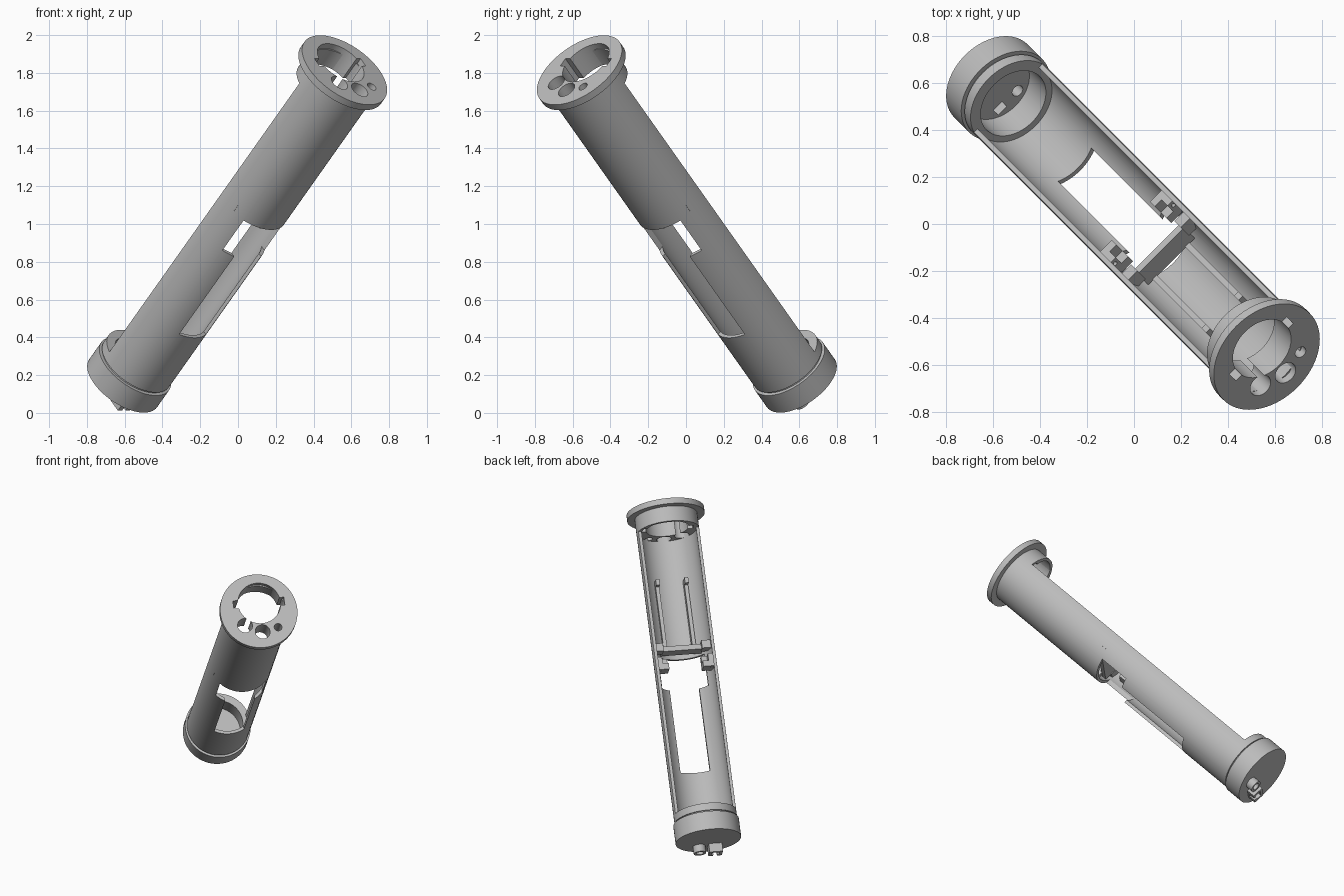
import bpy, bmesh, math
from mathutils import Matrix, Vector

if "Cube" in bpy.data.objects:
    bpy.data.objects.remove(bpy.data.objects["Cube"])

# Local frame: X across the tube, Y towards the open side, Z along the tube
S = math.sqrt(0.5)
FRAME = Matrix(((S, -0.5, 0.5, -0.608),
                (S, 0.5, -0.5, 0.608),
                (0, S, S, 0.157),
                (0, 0, 0, 1)))
grey = bpy.data.materials.new("matte grey")
grey.diffuse_color = (0.5, 0.5, 0.5, 1)
grey.use_nodes = True
grey.node_tree.nodes["Principled BSDF"].inputs["Base Color"].default_value = grey.diffuse_color
parts = []


def finish(name, bm):
    bmesh.ops.recalc_face_normals(bm, faces=bm.faces)
    mesh = bpy.data.meshes.new(name)
    bm.to_mesh(mesh)
    bm.free()
    mesh.materials.append(grey)
    ob = bpy.data.objects.new(name, mesh)
    bpy.context.collection.objects.link(ob)
    parts.append(ob)
    return ob


def box(name, x, y, z):
    bm = bmesh.new()
    bmesh.ops.create_cube(bm, size=1)
    for v in bm.verts:
        for i, (a, b) in enumerate((x, y, z)):
            v.co[i] = a if v.co[i] < 0 else b
    return finish(name, bm)


def lathe(name, profile, centre=(0, 0), sides=72):
    """Solid of revolution from (radius, height) pairs."""
    bm = bmesh.new()
    rings = [[bm.verts.new((centre[0] + r * math.cos(math.tau * i / sides),
                            centre[1] + r * math.sin(math.tau * i / sides), z))
              for i in range(sides)] for r, z in profile]
    for a, b in zip(rings, rings[1:]):
        for i in range(sides):
            j = (i + 1) % sides
            bm.faces.new((a[i], a[j], b[j], b[i]))
    bm.faces.new(rings[0])
    bm.faces.new(rings[-1])
    return finish(name, bm)


def rod(name, r, z0, z1, centre=(0, 0), sides=48):
    return lathe(name, [(r, z0), (r, z1)], centre, sides)


def boolean(ob, tools, operation='DIFFERENCE'):
    bpy.context.view_layer.objects.active = ob
    for tool in tools:
        mod = ob.modifiers.new("cut", 'BOOLEAN')
        mod.operation = operation
        mod.solver = 'EXACT'
        mod.object = tool
        bpy.ops.object.modifier_apply(modifier=mod.name)
        parts.remove(tool)
        bpy.data.objects.remove(tool)


# Half-open tube with the stepped window in its closed side
tube = rod("tube", 0.21, 0.14, 2.31, sides=72)
boolean(tube, [
    rod("bore", 0.19, 0.1, 2.4, sides=72),
    box("open_side", (-0.3, 0.3), (0.045, 0.4), (0.19, 2.2)),
    box("narrow_window", (-0.1, 0.1), (-0.4, -0.05), (0.55, 1.2)),
    box("wide_window", (-0.157, 0.157), (-0.4, -0.08), (1.134, 1.358)),
])

# Cup-shaped end cap with a groove and two sockets
cap = lathe("end_cap", [(0.22, 0), (0.22, 0.128), (0.2, 0.128), (0.2, 0.143),
                        (0.21, 0.143), (0.21, 0.19), (0.16, 0.19), (0.16, 0.05)])
boolean(cap, [
    box("square_boss", (-0.1, -0.01), (-0.145, -0.065), (-0.06, 0.02)),
    rod("round_boss", 0.042, -0.05, 0.02, (0.05, -0.105)),
], 'UNION')
boolean(cap, [
    box("square_socket", (-0.08, -0.03), (-0.125, -0.085), (-0.1, 0.1)),
    box("boss_slot", (-0.068, -0.042), (-0.2, -0.1), (-0.1, -0.015)),
    rod("round_socket", 0.026, -0.1, 0.1, (0.05, -0.105)),
])

# Flange and collar pierced by the notched main hole and three small holes
flange = lathe("flange", [(0.21, 2.2), (0.21, 2.305), (0.26, 2.305), (0.26, 2.345)])
boolean(flange, [
    rod("main_hole", 0.143, 2.1, 2.5, (0.01, 0.055)),
    box("side_notches", (-0.165, 0.18), (0.03, 0.085), (2.1, 2.5)),
    rod("port_a", 0.05, 2.1, 2.5, (-0.105, -0.095)),
    rod("port_b", 0.05, 2.1, 2.5, (0.008, -0.148)),
    rod("pin_hole", 0.026, 2.1, 2.5, (0.115, -0.124)),
])

# Cross bar above the window
box("cross_bar", (-0.14, 0.14), (-0.13, -0.04), (1.37, 1.405))

# Rails, hooks, bar ends and brackets, mirrored on both sides
for side, sx in (("left", -1), ("right", 1)):
    def span(a, b):
        return tuple(sorted((sx * a, sx * b)))
    box(side + "_rail", span(0.085, 0.11), (-0.175, -0.125), (1.4, 1.9))
    box(side + "_rail_hook", span(0.085, 0.11), (-0.175, -0.085), (1.86, 1.9))
    box(side + "_bar_end", span(0.13, 0.195), (-0.08, -0.01), (1.365, 1.42))
    bracket = box(side + "_bracket", span(0.115, 0.198), (-0.06, 0.03), (1.22, 1.31))
    boolean(bracket, [
        box("bracket_step", span(0.1, 0.155), (-0.02, 0.1), (1.26, 1.4)),
        rod("screw_hole", 0.009, 1.1, 1.4, (sx * 0.175, 0.005), 16),
    ])

# Place every part in the tilted frame and smooth the round walls
for ob in parts:
    ob.data.transform(FRAME)
    ob.data.update()
    bpy.ops.object.select_all(action='DESELECT')
    ob.select_set(True)
    bpy.context.view_layer.objects.active = ob
    bpy.ops.object.shade_smooth_by_angle(angle=math.radians(30))
